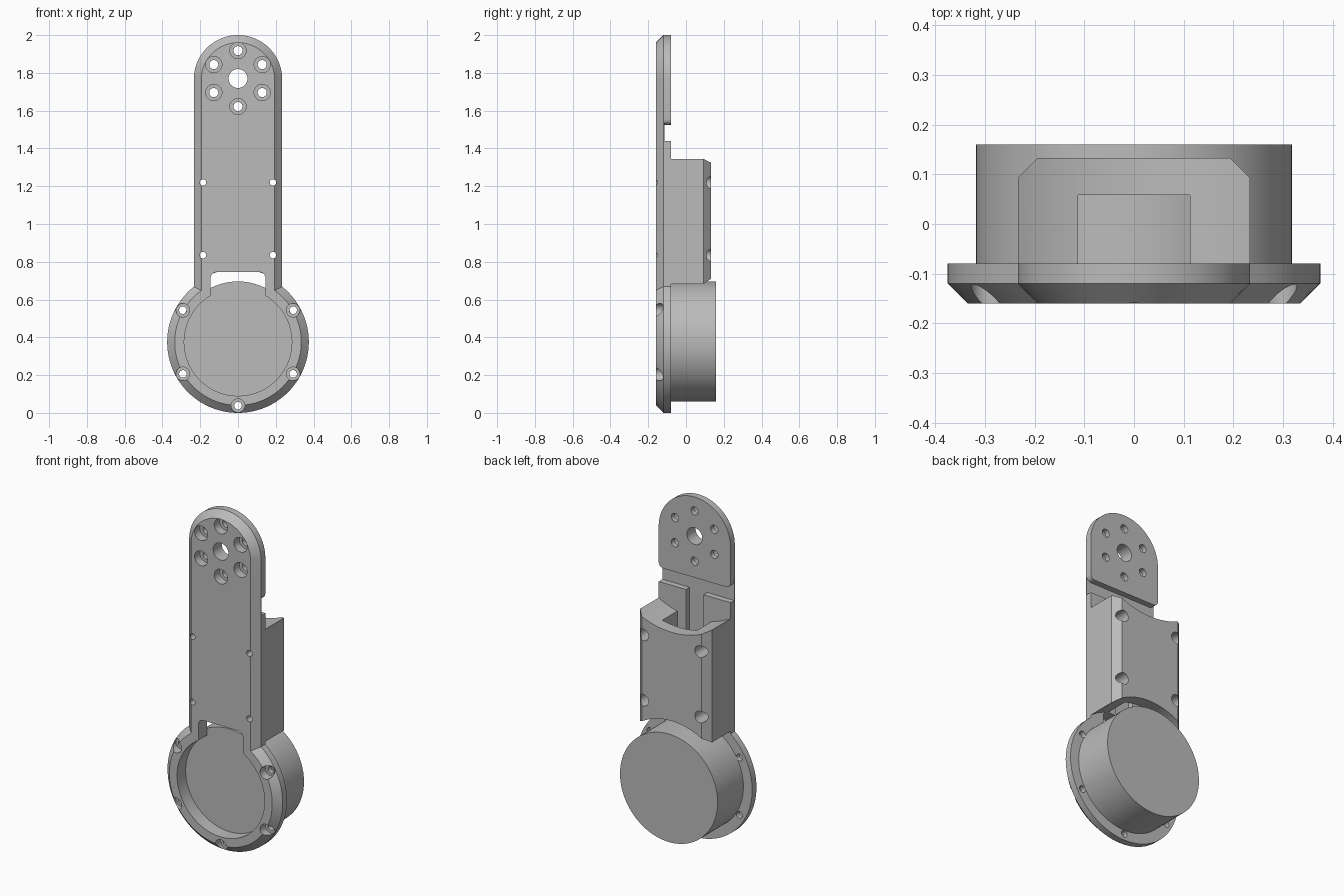
import bpy, bmesh
from math import sin, cos, pi, acos, radians

cube = bpy.data.objects.get("Cube")
if cube:
    bpy.data.objects.remove(cube, do_unlink=True)

W = 0.234            # half width of the arm
R = 0.375            # radius of the round base, also its centre height
TOP = 2 - W          # centre of the rounded top end
BACK, FRONT, STEP = -0.08, -0.16, -0.115

grey = bpy.data.materials.new("machined grey")
grey.use_nodes = True
grey.diffuse_color = (0.5, 0.5, 0.5, 1)
grey.node_tree.nodes["Principled BSDF"].inputs["Base Color"].default_value = (0.5, 0.5, 0.5, 1)


def arc(cx, cy, r, start, end, n):
    """Points on an arc, both ends included."""
    return [(cx + r * cos(start + (end - start) * i / n),
             cy + r * sin(start + (end - start) * i / n)) for i in range(n + 1)]


def loft(name, rings):
    """Solid skinned through rings of equal point count, capped at both ends."""
    bm = bmesh.new()
    loops = [[bm.verts.new(p) for p in ring] for ring in rings]
    n = len(loops[0])
    for a, b in zip(loops, loops[1:]):
        for i in range(n):
            j = (i + 1) % n
            bm.faces.new((a[i], a[j], b[j], b[i]))
    bm.faces.new(loops[0])
    bm.faces.new(loops[-1])
    bmesh.ops.recalc_face_normals(bm, faces=bm.faces)
    mesh = bpy.data.meshes.new(name)
    bm.to_mesh(mesh)
    bm.free()
    mesh.materials.append(grey)
    obj = bpy.data.objects.new(name, mesh)
    bpy.context.collection.objects.link(obj)
    return obj


def prism_y(name, pts, y0, y1):
    return loft(name, [[(x, y, z) for x, z in pts] for y in (y0, y1)])


def rod(name, x, z, r, y0, y1, n=32):
    return prism_y(name, arc(x, z, r, 0, 2 * pi, n)[:-1], y0, y1)


def cut(obj, cutter):
    mod = obj.modifiers.new("cut", "BOOLEAN")
    mod.operation = "DIFFERENCE"
    mod.solver = "EXACT"
    mod.object = cutter
    bpy.context.view_layer.objects.active = obj
    bpy.ops.object.modifier_apply(modifier=mod.name)
    bpy.data.objects.remove(cutter, do_unlink=True)


def outline(off):
    """Arm with rounded top running into the round base, inset by off."""
    t = acos((W - off) / (R - off))
    return (arc(0, TOP, W - off, 0, pi, 40)
            + arc(0, R, R - off, pi - t, 2 * pi + t, 72))


def mirrored(right):
    """Close a right-hand profile with its mirror image."""
    return right + [(-x, z) for x, z in reversed(right)]


# Front plate with a chamfered front rim
plate = loft("front_plate", [[(x, y, z) for x, z in outline(off)]
                             for y, off in ((BACK, 0), (-0.12, 0), (FRONT, 0.04))])

# Cable slot joined to the cross groove on the back of the plate
slot = mirrored([(0.057, 0.7), (0.057, 1.44), (0.3, 1.44), (0.3, 1.555)]
                + arc(W - 0.03, 1.555, 0.03, 0, -pi / 2, 6))
cut(plate, prism_y("slot_cutter", slot, STEP, 0))

# Round pocket and the window above it
cut(plate, rod("pocket_cutter", 0, R, 0.285, -0.3, 0, 72))
window = mirrored([(0.145, 0.6)] + arc(0.115, 0.715, 0.03, 0, pi / 2, 8))
cut(plate, prism_y("window_cutter", window, -0.3, 0))

# Centre hole and six counterbored holes in the top end
cut(plate, rod("centre_cutter", 0, TOP + 0.004, 0.05, -0.3, 0))
for k in range(6):
    a = radians(90 + 60 * k)
    x, z = 0.148 * cos(a), TOP + 0.004 + 0.148 * sin(a)
    cut(plate, rod("bore_cutter", x, z, 0.043, -0.3, -0.11))
    cut(plate, rod("hole_cutter", x, z, 0.024, -0.3, 0))

# Five counterbored holes around the base rim
for deg in (30, -30, -90, -150, 150):
    x, z = 0.337 * cos(radians(deg)), R + 0.337 * sin(radians(deg))
    cut(plate, rod("rim_bore_cutter", x, z, 0.036, -0.3, -0.11))
    cut(plate, rod("rim_hole_cutter", x, z, 0.02, -0.3, 0))

# Back housing: chamfered box with a cable channel
section = mirrored([(W, BACK), (W, 0.093), (W - 0.04, 0.133)])
housing = loft("back_housing", [[(x, y, z) for x, y in section] for z in (0.6, 1.4)])
channel = mirrored([(0.113, -0.2), (0.113, 0.058)])
cut(housing, loft("channel_cutter", [[(x, y, z) for x, y in channel] for z in (0.3, 1.8)]))

# Concave ends that clear the round base and the top end
cut(housing, rod("lower_arch_cutter", 0, R, 0.387, -0.3, 0.4, 96))
cut(housing, rod("upper_arch_cutter", 0, TOP, 0.482, -0.3, 0.4, 96))

# Four screw holes through housing and plate, counterbored at the back
for x in (-0.185, 0.185):
    for z in (0.835, 1.22):
        cut(plate, rod("screw_cutter", x, z, 0.017, -0.3, 0))
        cut(housing, rod("screw_cutter", x, z, 0.017, -0.3, 0.3))
        cut(housing, rod("screw_bore_cutter", x, z, 0.034, 0.03, 0.3))

# Round drum behind the base
drum = rod("drum", 0, R + 0.003, 0.318, BACK, 0.16, 96)

for obj in (plate, housing, drum):
    bpy.ops.object.select_all(action="DESELECT")
    obj.select_set(True)
    bpy.context.view_layer.objects.active = obj
    bpy.ops.object.shade_smooth_by_angle(angle=radians(30))
